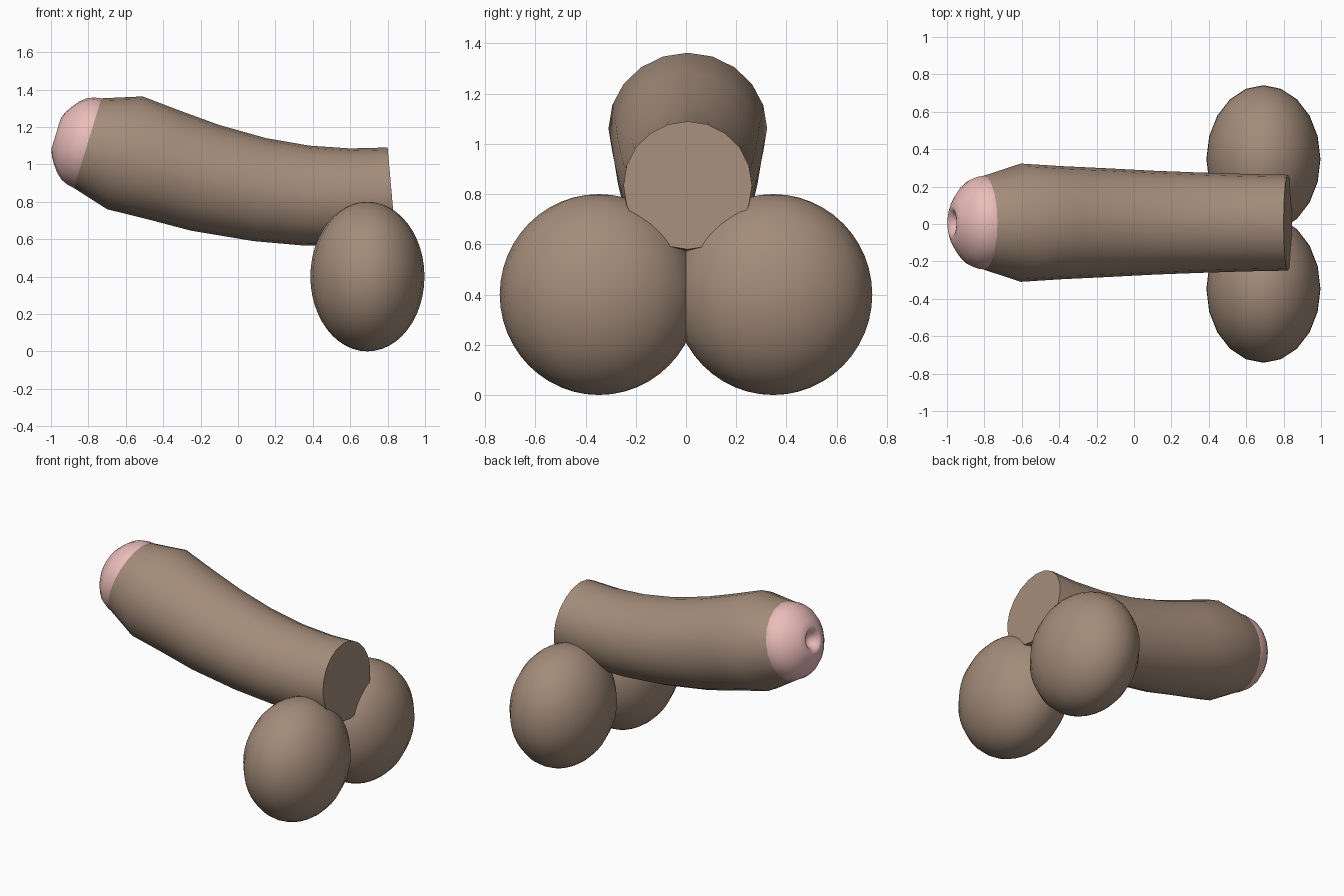
import bpy, bmesh, math
from mathutils import Vector

if "Cube" in bpy.data.objects:
    bpy.data.objects.remove(bpy.data.objects["Cube"])

SIDES = 20


def material(name, rgb):
    m = bpy.data.materials.new(name)
    m.diffuse_color = (*rgb, 1)
    m.use_nodes = True
    m.node_tree.nodes["Principled BSDF"].inputs["Base Color"].default_value = m.diffuse_color
    return m


skin = material("brown_skin", (0.37, 0.265, 0.195))
pink = material("pink_skin", (0.83, 0.51, 0.49))


def finish(name, bm, mat):
    bmesh.ops.recalc_face_normals(bm, faces=bm.faces[:])
    me = bpy.data.meshes.new(name)
    bm.to_mesh(me)
    bm.free()
    ob = bpy.data.objects.new(name, me)
    bpy.context.collection.objects.link(ob)
    me.materials.append(mat)
    bpy.ops.object.select_all(action='DESELECT')
    ob.select_set(True)
    bpy.context.view_layer.objects.active = ob
    bpy.ops.object.shade_smooth_by_angle(angle=math.radians(40))
    return ob


def loft(name, rings, mat, cap_start=False, cap_end=False):
    """Each ring is (centre, up vector scaled to the radius)."""
    bm = bmesh.new()
    loops = []
    for c, up in rings:
        r = up.length
        pts = []
        for i in range(SIDES):
            a = math.tau * i / SIDES
            pts.append(bm.verts.new(c + up * math.cos(a) + Vector((0, r * math.sin(a), 0))))
        loops.append(pts)
    for a, b in zip(loops, loops[1:]):
        for i in range(SIDES):
            j = (i + 1) % SIDES
            bm.faces.new((a[i], a[j], b[j], b[i]))
    if cap_start:
        bm.faces.new(loops[0])
    if cap_end:
        bm.faces.new(loops[-1])
    return finish(name, bm, mat)


# Shaft: top and bottom outline points of each ring (x, z, x, z)
outline = [(0.80, 1.09, 0.845, 0.58), (0.60, 1.085, 0.62, 0.565),
           (0.38, 1.10, 0.36, 0.565), (0.15, 1.14, 0.08, 0.59),
           (-0.10, 1.21, -0.25, 0.645), (-0.30, 1.283, -0.47, 0.703),
           (-0.51, 1.363, -0.70, 0.76), (-0.73, 1.353, -0.877, 0.873)]
rings = []
for xt, zt, xb, zb in outline:
    top, bot = Vector((xt, 0.007, zt)), Vector((xb, 0.007, zb))
    rings.append(((top + bot) / 2, (top - bot) / 2))
loft("shaft", rings, skin, cap_start=True)

# Rounded tip with a small pit, lathed along the end of the shaft
origin, up = rings[-1][0], rings[-1][1].normalized()
axis = Vector((-up.z, 0, up.x))
profile = [(-0.03, 0.25), (0, 0.25), (0.035, 0.245), (0.075, 0.229), (0.11, 0.199),
           (0.14, 0.16), (0.163, 0.122), (0.177, 0.085), (0.174, 0.07),
           (0.155, 0.052), (0.13, 0.035), (0.12, 0.012)]
loft("tip", [(origin + axis * d, up * r) for d, r in profile], pink, cap_end=True)

# Pair of egg-shaped sacs
for side, label in ((-1, "front"), (1, "back")):
    bm = bmesh.new()
    bmesh.ops.create_uvsphere(bm, u_segments=SIDES, v_segments=24, radius=1)
    bmesh.ops.scale(bm, vec=(0.305, 0.395, 0.4), verts=bm.verts[:])
    bmesh.ops.translate(bm, vec=(0.692, side * 0.347, 0.4), verts=bm.verts[:])
    finish("sac_" + label, bm, skin)
